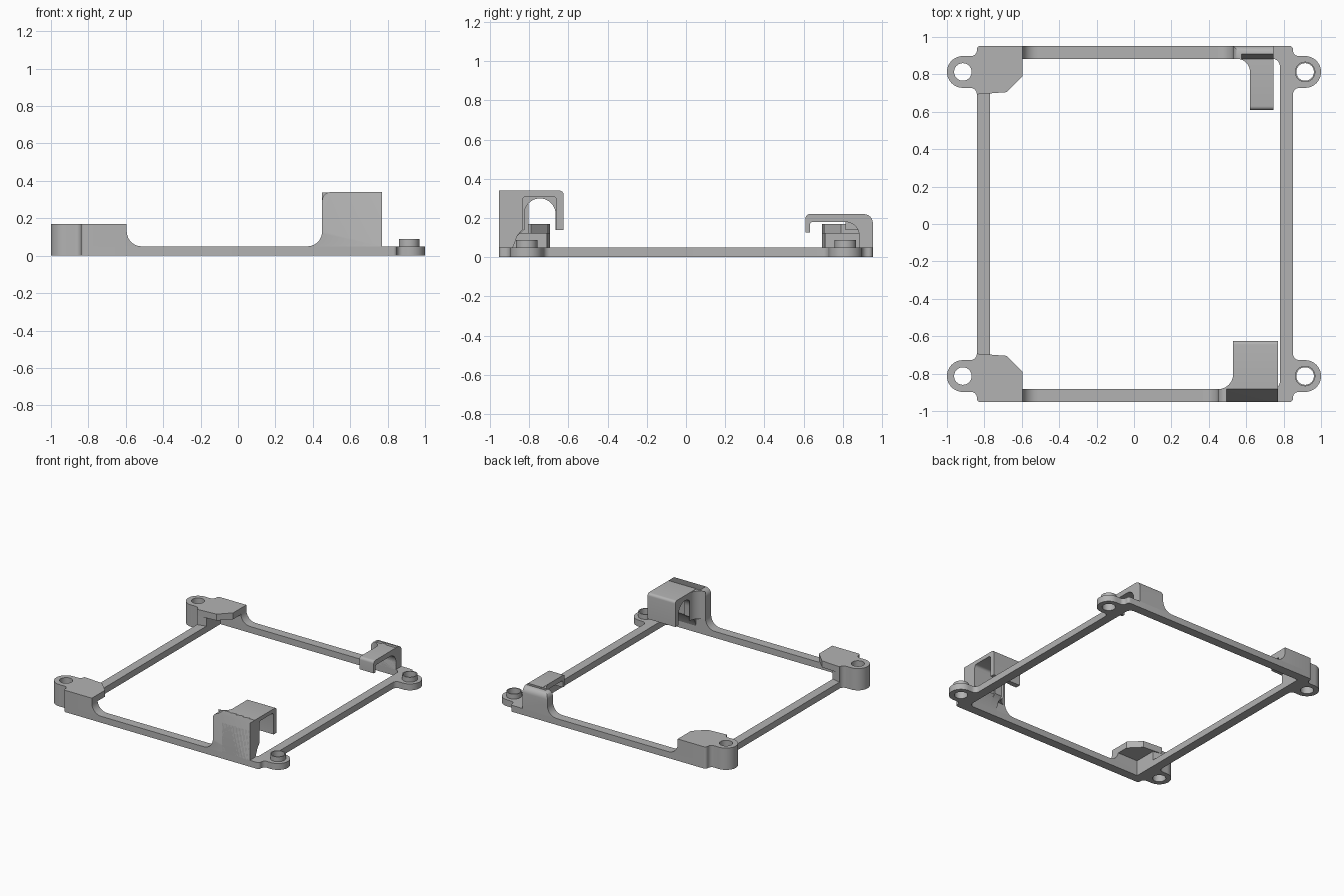
import bpy, bmesh
from math import sin, cos, radians

cube = bpy.data.objects.get("Cube")
if cube:
    bpy.data.objects.remove(cube, do_unlink=True)

GREY = (0.45, 0.45, 0.45, 1)
mat = bpy.data.materials.new("matte grey plastic")
mat.use_nodes = True
mat.diffuse_color = GREY
mat.node_tree.nodes["Principled BSDF"].inputs["Base Color"].default_value = GREY


def arc(cx, cy, r, a0, a1, n=10):
    angles = [radians(a0 + (a1 - a0) * i / n) for i in range(n + 1)]
    return [(cx + r * cos(a), cy + r * sin(a)) for a in angles]


def prism(name, loops, lo, hi, plane="xy", rounded=None, radius=0.05):
    """Extrude closed 2D loops (first outer, others holes) from lo to hi."""
    cu = bpy.data.curves.new(name, "CURVE")
    cu.dimensions, cu.fill_mode, cu.extrude = "2D", "BOTH", (hi - lo) / 2
    for loop in loops:
        sp = cu.splines.new("POLY")
        sp.points.add(len(loop) - 1)
        for p, (u, v) in zip(sp.points, loop):
            p.co = (u, v, 0, 1)
        sp.use_cyclic_u = True
    tmp = bpy.data.objects.new(name, cu)
    bpy.context.collection.objects.link(tmp)
    bpy.context.view_layer.update()
    dg = bpy.context.evaluated_depsgraph_get()
    mesh = bpy.data.meshes.new_from_object(tmp.evaluated_get(dg))
    bpy.data.objects.remove(tmp, do_unlink=True)
    bpy.data.curves.remove(cu)
    bm = bmesh.new()
    bm.from_mesh(mesh)
    bmesh.ops.remove_doubles(bm, verts=bm.verts, dist=0.0005)
    for v in bm.verts:
        a, b, w = v.co.x, v.co.y, v.co.z + (lo + hi) / 2
        v.co = {"xy": (a, b, w), "xz": (a, w, b), "yz": (w, a, b)}[plane]
    if rounded:
        bmesh.ops.dissolve_limit(bm, angle_limit=0.01, verts=bm.verts, edges=bm.edges)
        edges = [e for e in bm.edges if rounded(*e.verts)]
        bmesh.ops.bevel(bm, geom=edges, offset=radius, segments=6,
                        profile=0.5, affect="EDGES")
    bmesh.ops.recalc_face_normals(bm, faces=bm.faces)
    bm.to_mesh(mesh)
    bm.free()
    mesh.shade_smooth()
    mesh.set_sharp_from_angle(angle=radians(35))
    mesh.materials.clear()
    mesh.materials.append(mat)
    ob = bpy.data.objects.new(name, mesh)
    bpy.context.collection.objects.link(ob)
    return ob


# shared plan dimensions
HALF_Y, INNER_Y, EAR_X, EAR_Y, EAR_R = 0.953, 0.883, 0.915, 0.813, 0.085
RAIL_TOP = 0.05


def corner(sx, sy):
    """Outer outline of one corner with its screw ear, from side to end."""
    w = 0.85 if sx > 0 else 0.84
    pts = arc(w + 0.035, EAR_Y - EAR_R - 0.035, 0.035, 180, 90, 6)
    pts += arc(EAR_X, EAR_Y, EAR_R, -90, 90, 24)
    pts += arc(w + 0.03, EAR_Y + EAR_R + 0.03, 0.03, 270, 180, 6)
    pts += arc(w - 0.02, HALF_Y - 0.02, 0.02, 0, 90, 5)
    return [(x * sx, y * sy) for x, y in pts]


def hole(sx, sy, r=0.047):
    return arc(EAR_X * sx, EAR_Y * sy, r, 0, 345, 23)


# base frame with four ears
corners = [(1, 1), (-1, 1), (-1, -1), (1, -1)]
outline = []
for sx, sy in corners:
    c = corner(sx, sy)
    outline += c if sx * sy > 0 else c[::-1]
inner = ([(-0.77, -INNER_Y), (-0.77, INNER_Y)]
         + arc(0.74, INNER_Y - 0.04, 0.04, 90, 0)
         + arc(0.74, 0.04 - INNER_Y, 0.04, 0, -90))
prism("base_frame", [outline, inner] + [hole(*c) for c in corners], 0, RAIL_TOP)

for sy, end in ((-1, "front"), (1, "back")):
    # locating collars on the plain ears
    prism(end + "_collar", [arc(EAR_X, EAR_Y * sy, 0.055, 0, 345, 23), hole(1, sy)],
          RAIL_TOP, 0.088)

    # raised corner: outer wall, then overhanging chamfered cap
    c = corner(-1, sy)
    wall = c + [(x, y * sy) for x, y in
                ((-0.595, HALF_Y), (-0.595, INNER_Y), (-0.77, INNER_Y), (-0.77, 0.71))]
    cap = c + [(x, y * sy) for x, y in
               ((-0.595, HALF_Y), (-0.595, 0.79), (-0.68, 0.705))]
    prism(end + "_corner_wall", [wall, hole(-1, sy)], RAIL_TOP, 0.12)
    prism(end + "_corner_cap", [cap, hole(-1, sy)], 0.12, 0.17)

    # curved web running from the raised corner down to the rail
    y0, y1 = sorted((INNER_Y * sy, HALF_Y * sy))
    web = [(-0.595, RAIL_TOP)] + arc(-0.515, 0.13, 0.08, 180, 270)
    prism(end + "_corner_web", [web], y0, y1, "xz")


def hook_wall(name, sy, x0, x1, top):
    """Upright wall on the rail, with a flared foot and rounded top."""
    pts = arc(x0 - 0.08, 0.13, 0.08, 270, 360) + [(x0, top), (x1, top), (x1, RAIL_TOP)]
    y0, y1 = sorted((INNER_Y * sy, HALF_Y * sy))

    def rounded(a, b):
        if min(a.co.z, b.co.z) < top - 0.001:
            return False
        outer = all(abs(v.co.y - HALF_Y * sy) < 0.001 for v in (a, b))
        side = all(abs(v.co.x - x0) < 0.001 for v in (a, b))
        return outer or side
    prism(name, [pts], y0, y1, "xz", rounded, 0.045)


def arm_outer(top, tip, tip_z):
    """Outside of a hook, from the rail over the top to the tip."""
    return ([(HALF_Y, RAIL_TOP)] + arc(HALF_Y - 0.06, top - 0.06, 0.06, 0, 90)
            + arc(tip + 0.02, top - 0.02, 0.02, 90, 180, 5) + [(tip, tip_z)])


def flip(pts):
    return [(-y, z) for y, z in pts]


# tall front hook: arched inner web and squarer outer part
hook_wall("front_hook_wall", -1, 0.45, 0.77, 0.34)
outside = arm_outer(0.34, 0.625, 0.14)
foot = [(0.825, 0.14), (0.86, 0.11), (INNER_Y, RAIL_TOP)]
arch = outside + [(0.665, 0.14)] + arc(0.745, 0.22, 0.08, 180, 0, 16) + foot
square = (outside + [(0.66, 0.14)] + arc(0.68, 0.29, 0.02, 180, 90, 4)
          + arc(0.815, 0.29, 0.02, 90, 0, 4) + [(0.835, 0.14)] + foot[1:])
prism("front_hook_arch", [flip(arch)], 0.53, 0.59, "yz")
prism("front_hook_arm", [flip(square)], 0.59, 0.77, "yz")
gusset = [(0.53, -INNER_Y)] + arc(0.45, -0.803, 0.08, 0, -90)
prism("front_hook_gusset", [gusset], 0.12, 0.337)

# low back hook
hook_wall("back_hook_wall", 1, 0.53, 0.745, 0.22)
arm = (arm_outer(0.22, 0.61, 0.125) + [(0.632, 0.125)]
       + arc(0.647, 0.165, 0.015, 180, 90, 4)
       + arc(INNER_Y - 0.07, 0.11, 0.07, 90, 0) + [(INNER_Y, RAIL_TOP)])
prism("back_hook_arm", [arm], 0.62, 0.745, "yz")
gusset = [(0.62, INNER_Y)] + arc(0.55, INNER_Y - 0.07, 0.07, 0, 90)
prism("back_hook_gusset", [gusset], 0.14, 0.218)
